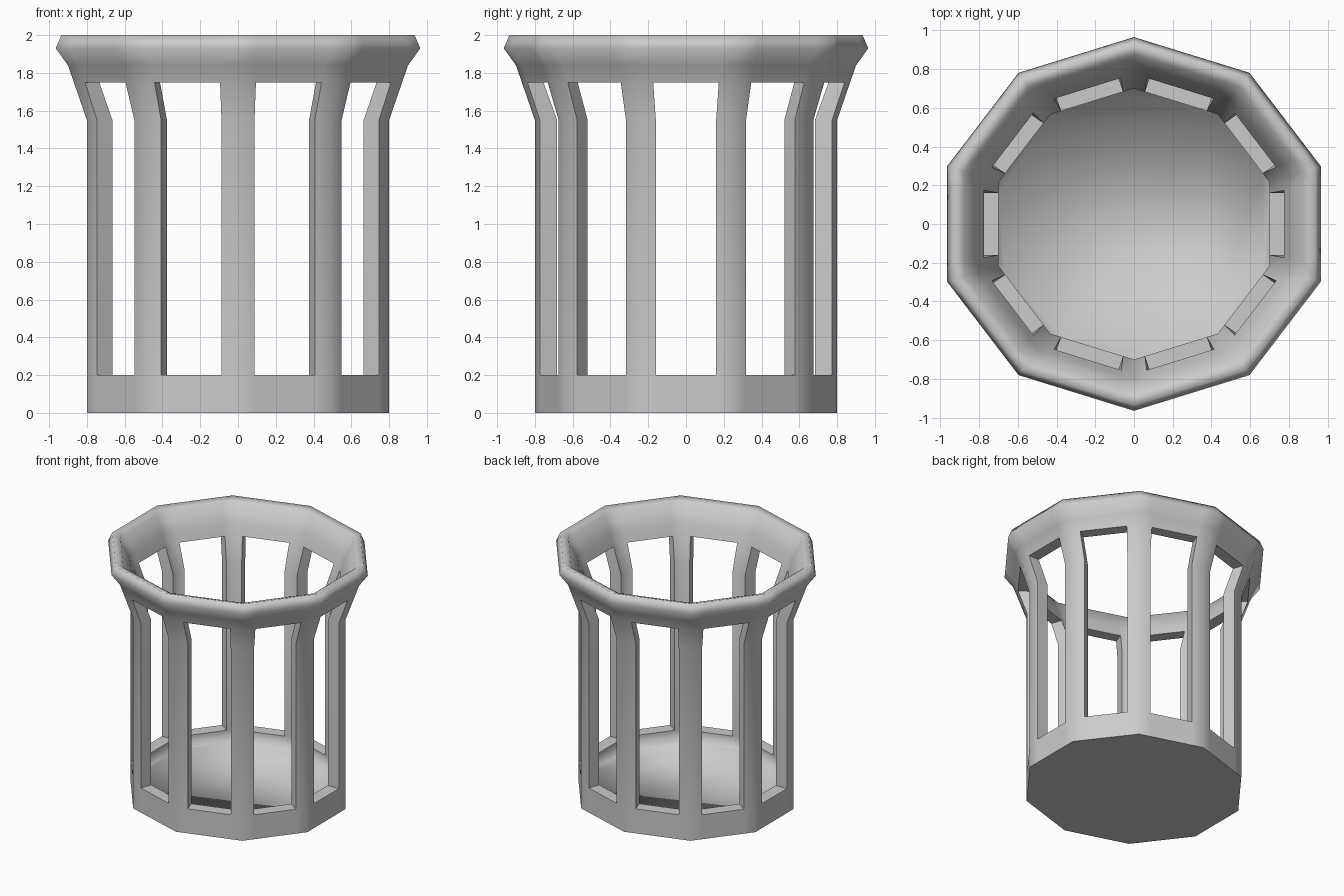
import bpy
import bmesh
from math import pi, sin, cos, tan

cube = bpy.data.objects.get("Cube")
if cube:
    bpy.data.objects.remove(cube)

SIDES = 10
FLAT = cos(pi / SIDES)      # squashes depth so the corners match the width
SILL, LINTEL = 0.2, 1.75

# Closed wall section: (distance of flat side from axis, height)
outer = [(0.8, 0), (0.8, SILL), (0.8, 1.55), (0.869, LINTEL),
         (0.9, 1.84), (0.965, 1.93), (0.935, 2.0)]
inner = [(0.7, 0.1), (0.7, SILL), (0.7, 1.55), (0.775, LINTEL),
         (0.805, 1.84), (0.875, 1.98)]
window_rows = (1, 2)        # wall bands that are cut through

bm = bmesh.new()


def ring(r, z, half):
    """Ten corners, each followed by the two window edges of the next side."""
    verts = []
    for k in range(SIDES):
        a = 2 * pi * k / SIDES
        for t in (-r * tan(pi / SIDES), -half, half):
            x = r * cos(a) - t * sin(a)
            y = r * sin(a) + t * cos(a)
            verts.append(bm.verts.new((x, y * FLAT, z)))
    return verts


# Window half widths follow the outer wall so the reveals stay parallel
out_rings = [ring(r, z, 0.21 * r) for r, z in outer]
in_rings = [ring(r, z, 0.21 * outer[i][0]) for i, (r, z) in enumerate(inner)]
n = len(out_rings[0])


def band(low, high, skip_windows=False):
    for i in range(n):
        if not (skip_windows and i % 3 == 1):
            j = (i + 1) % n
            bm.faces.new((low[i], low[j], high[j], high[i]))


# Outer and inner walls, rim
for rings in (out_rings, in_rings):
    for row in range(len(rings) - 1):
        band(rings[row], rings[row + 1], row in window_rows)
band(out_rings[-1], in_rings[-1])

# Underside and inside floor
bm.faces.new(out_rings[0])
bm.faces.new(in_rings[0])

# Window reveals: sill, lintel and both jambs
for i in range(1, n, 3):
    for row in (1, 3):
        o, q = out_rings[row], in_rings[row]
        bm.faces.new((o[i], o[i + 1], q[i + 1], q[i]))
    for row in window_rows:
        for c in (i, i + 1):
            bm.faces.new((out_rings[row][c], out_rings[row + 1][c],
                          in_rings[row + 1][c], in_rings[row][c]))

bmesh.ops.recalc_face_normals(bm, faces=bm.faces)

# Smooth wall, crisp window openings and bottom edge
for f in bm.faces:
    f.smooth = True
for e in bm.edges:
    heights = [v.co.z for v in e.verts]
    in_window = min(heights) > SILL - 0.01 and max(heights) < LINTEL + 0.01
    if e.calc_face_angle(0) > 0.9 and (in_window or max(heights) < 0.01):
        e.smooth = False

mesh = bpy.data.meshes.new("basket")
bm.to_mesh(mesh)
bm.free()

grey = bpy.data.materials.new("light grey")
grey.use_nodes = True
colour = (0.6, 0.6, 0.6, 1)
grey.diffuse_color = colour
grey.node_tree.nodes["Principled BSDF"].inputs["Base Color"].default_value = colour
mesh.materials.append(grey)

basket = bpy.data.objects.new("slatted_basket", mesh)
bpy.context.collection.objects.link(basket)
